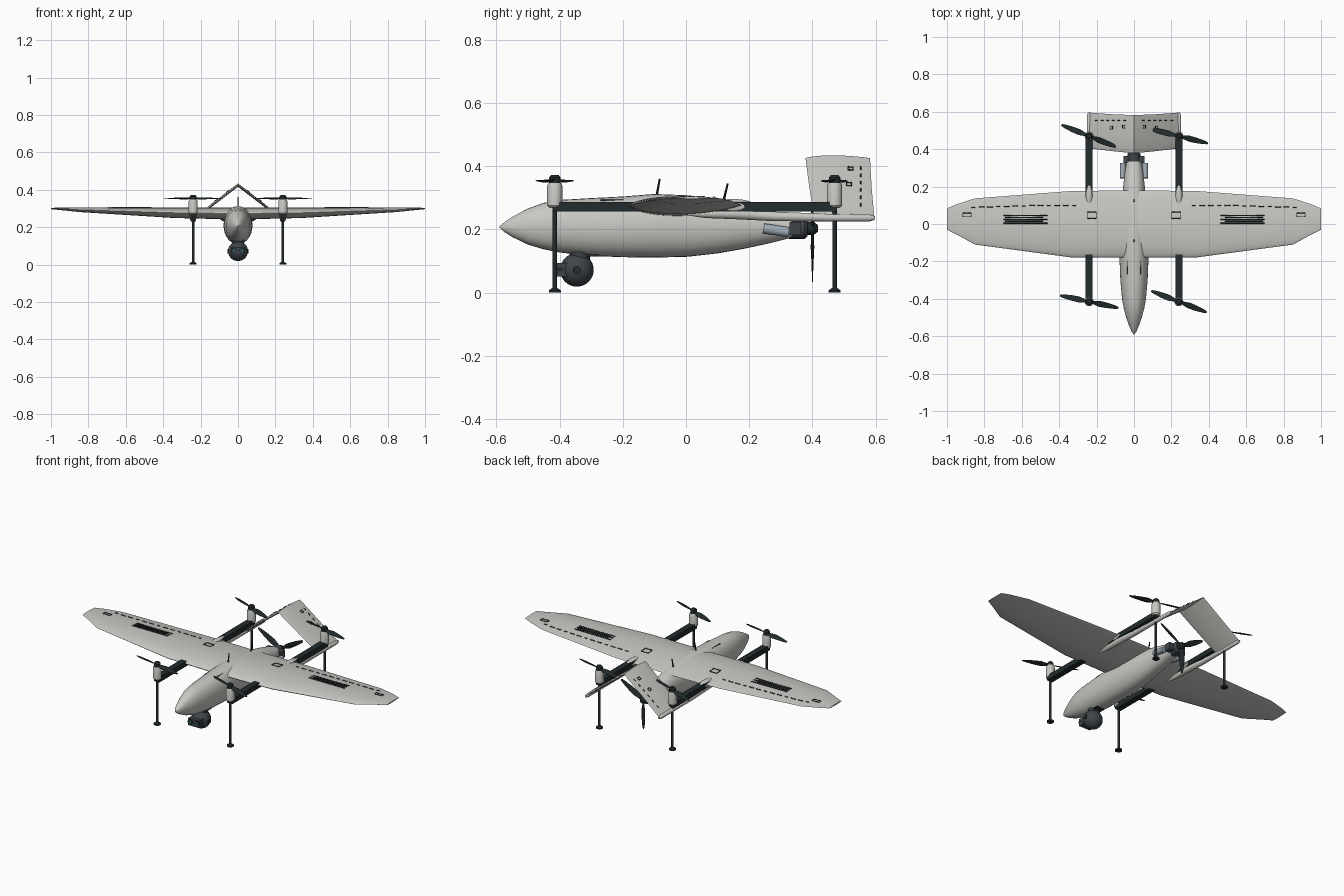
import bpy, bmesh
from math import sin, cos, pi, radians
from mathutils import Vector, Matrix

cube = bpy.data.objects.get("Cube")
if cube:
    bpy.data.objects.remove(cube, do_unlink=True)


def material(name, r, g, b):
    m = bpy.data.materials.new(name)
    m.use_nodes = True
    m.diffuse_color = (r, g, b, 1)
    node = next(n for n in m.node_tree.nodes if n.type == 'BSDF_PRINCIPLED')
    node.inputs["Base Color"].default_value = (r, g, b, 1)
    return m


GREY = material("light grey skin", .58, .58, .55)
DARK = material("dark carbon", .016, .025, .026)
GUN = material("gunmetal", .05, .06, .07)
STEEL = material("blue steel", .33, .40, .46)
GLASS = material("teal glass", .03, .10, .12)


def build(name, verts, faces, mat, matrix=None):
    mesh = bpy.data.meshes.new(name)
    mesh.from_pydata([tuple(v) for v in verts], [], faces)
    bm = bmesh.new()
    bm.from_mesh(mesh)
    if matrix:
        bm.transform(matrix)
    bmesh.ops.recalc_face_normals(bm, faces=bm.faces)
    bm.to_mesh(mesh)
    bm.free()
    mesh.materials.append(mat)
    obj = bpy.data.objects.new(name, mesh)
    bpy.context.collection.objects.link(obj)
    bpy.ops.object.select_all(action='DESELECT')
    bpy.context.view_layer.objects.active = obj
    obj.select_set(True)
    bpy.ops.object.shade_smooth_by_angle(angle=radians(35))
    return obj


def loft(name, rings, mat, matrix=None):
    n = len(rings[0])
    faces = [(k * n + i, k * n + (i + 1) % n, (k + 1) * n + (i + 1) % n, (k + 1) * n + i)
             for k in range(len(rings) - 1) for i in range(n)]
    last = (len(rings) - 1) * n
    faces += [tuple(range(n)), tuple(range(last, last + n))]
    return build(name, [v for r in rings for v in r], faces, mat, matrix)


def tube(name, points, radii, mat, n=20):
    pts = [Vector(p) for p in points]
    rot = (pts[-1] - pts[0]).to_track_quat('Z', 'Y')
    rings = [[p + rot @ Vector((r * cos(2 * pi * i / n), r * sin(2 * pi * i / n), 0))
              for i in range(n)] for p, r in zip(pts, radii)]
    return loft(name, rings, mat)


def ball(name, centre, radii, mat):
    bm = bmesh.new()
    bmesh.ops.create_uvsphere(bm, u_segments=32, v_segments=20, radius=1)
    verts = [v.co.copy() for v in bm.verts]
    faces = [[v.index for v in f.verts] for f in bm.faces]
    bm.free()
    return build(name, verts, faces, mat, Matrix.Translation(centre) @ Matrix.Diagonal((*radii, 1)))


def box(name, centre, size, mat):
    x, y, z = [s / 2 for s in size]
    rings = [[(-x, -y, h), (x, -y, h), (x, y, h), (-x, y, h)] for h in (-z, z)]
    return loft(name, rings, mat, Matrix.Translation(centre))


# Lifting surfaces: stations of (x, leading y, trailing y, mid z, thickness)
WING = [(0, -.18, .18, .273, .064), (.34, -.178, .176, .277, .056),
        (.85, -.11, .137, .293, .024), (.95, -.055, .105, .298, .013), (1, -.03, .083, .3, .007)]
TAIL = [(0, .378, .582, .425, .018), (.12, .39, .587, .333, .018), (.245, .405, .596, .234, .016)]


def thickness(u):
    return max(0, sin(pi * u ** .8)) ** .75


def airfoil(name, stations):
    steps = 18
    us = [(1 - cos(pi * i / steps)) / 2 for i in range(steps + 1)]
    outline = [(u, 1) for u in us] + [(u, -1) for u in us[-2:0:-1]]
    both = [(-s[0], *s[1:]) for s in stations[:0:-1]] + stations
    rings = [[(x, a + (b - a) * u, z + side * t / 2 * thickness(u)) for u, side in outline]
             for x, a, b, z, t in both]
    return loft(name, rings, GREY)


def surface_z(stations, x, y):
    for p, q in zip(stations, stations[1:]):
        if abs(x) <= q[0]:
            f = (abs(x) - p[0]) / (q[0] - p[0])
            _, a, b, z, t = [m + (n - m) * f for m, n in zip(p, q)]
            return z + t / 2 * thickness(min(1, max(0, (y - a) / (b - a)))) + .002


def marks(name, stations, rects):
    # thin painted plates that follow the upper skin, mirrored on both sides
    verts, faces = [], []
    for s in (-1, 1):
        for x, y, w, h in rects:
            k = len(verts)
            for dx, dy in ((-w, -h), (w, -h), (w, h), (-w, h)):
                px, py = x + dx / 2, y + dy / 2
                verts.append((s * px, py, surface_z(stations, px, py)))
            faces.append((k, k + 1, k + 2, k + 3))
    obj = build(name, verts, faces, DARK)
    mod = obj.modifiers.new("plate", 'SOLIDIFY')
    mod.thickness = .002


def frame(x, y, w, h, t=.004):
    return [(x, y - h / 2, w, t), (x, y + h / 2, w, t), (x - w / 2, y, t, h), (x + w / 2, y, t, h)]


airfoil("wing", WING)
airfoil("inverted_v_tail", TAIL)
hinge = [(.32 + .045 * i, .1 - .012 * (i / 12) ** 2, .03 if i % 3 else .018, .005) for i in range(13)]
bars = [(.58 + .008 * (i % 2), .004 + .0105 * i, .235 - .03 * (i % 2), .006) for i in range(5)]
marks("wing_markings", WING, hinge + bars + frame(.225, .047, .045, .036) + frame(.893, .05, .045, .018))
marks("tail_markings", TAIL, [(.05 + .03 * i, .553, .012, .004) for i in range(6)]
      + frame(.055, .52, .012, .016, .003) + frame(.12, .515, .012, .016, .003))

# Fuselage stations: y, half width, bottom z, top z
BODY = [(-.59, .002, .206, .210), (-.575, .013, .192, .222), (-.55, .024, .176, .239),
        (-.5, .042, .152, .266), (-.45, .055, .137, .284), (-.4, .064, .127, .293), (-.3, .073, .116, .299),
        (-.2, .077, .112, .304), (-.1, .077, .111, .312), (0, .075, .113, .308),
        (.1, .068, .124, .296), (.18, .06, .138, .283), (.26, .051, .155, .264), (.335, .04, .174, .24)]
rings = []
for y, w, low, high in BODY:
    ring = []
    for i in range(32):
        c, s = cos(2 * pi * i / 32), sin(2 * pi * i / 32)
        ring.append((w * abs(c) ** .9 * (1 if c > 0 else -1), y, (low + high) / 2 + s * (high - low) / 2))
    rings.append(ring)
loft("fuselage", rings, GREY)
for s in (-1, 1):
    box("hatch_seam", (s * .035, -.225, .2915), (.004, .09, .006), DARK)
for y in (-.095, .12):
    tube("antenna", [(0, y, .295), (0, y + .012, .36 if y < 0 else .345)], [.004, .003], DARK, 8)


def blade(name, centre, length, matrix):
    # tapered, twisted blade along local x
    rings = []
    for f, chord, pitch in ((.03, .013, 30), (.15, .02, 26), (.35, .034, 20), (.6, .03, 14),
                            (.85, .021, 10), (.97, .013, 8), (1, .005, 8)):
        a = radians(pitch)
        rings.append([(f * length, cos(a) * c - sin(a) * t, sin(a) * c + cos(a) * t)
                      for c, t in ((-chord / 2, 0), (0, -.002), (chord / 2, 0), (0, .002))])
    loft(name, rings, DARK, Matrix.Translation(centre) @ matrix)


# Lift booms, motors, rotors and legs
ANGLES = {(-1, -1): -12, (1, -1): -21, (-1, 1): -22, (1, 1): -14}
for s, side in ((1, "left"), (-1, "right")):
    x = s * .24
    box(side + "_lift_boom", (x, .028, .271), (.036, .9, .03), DARK)
    tube(side + "_tail_boom", [(x, -.02, .25), (x, .06, .25), (x, .16, .25), (x, .28, .241),
                               (x, .45, .237), (x, .58, .236), (x, .597, .236)],
         [.002, .014, .018, .015, .012, .011, .006], GREY)
    ball(side + "_boom_fairing", (x, .15, .272), (.021, .07, .024), GREY)
    for end, y, label in ((-1, -.415, "front"), (1, .47, "rear")):
        part = f"{label}_{side}_"
        tube(part + "motor_pod", [(x, y, h) for h in (.268, .276, .338, .347)],
             [.017, .024, .024, .02], GREY)
        tube(part + "motor", [(x, y, .345), (x, y, .364), (x, y, .372)], [.018, .018, .012], DARK)
        for turn in (0, 180):
            blade(part + "rotor_blade", (x, y, .354), .16,
                  Matrix.Rotation(radians(ANGLES[s, end] + turn), 4, 'Z'))
        tube(part + "leg", [(x, y, .01), (x, y, .275)], [.007, .007], DARK, 12)
        tube(part + "foot", [(x, y, h) for h in (0, .007, .014)], [.019, .019, .009], DARK)

# Pusher engine with exhausts and three-blade propeller
tube("engine", [(0, .325, .204), (0, .375, .204), (0, .385, .204)], [.034, .034, .026], GUN)
box("engine_cylinders", (0, .345, .203), (.11, .036, .042), GUN)
tube("propeller_hub", [(0, .38, .203), (0, .405, .203), (0, .418, .203)], [.02, .02, .01], DARK)
for s in (-1, 1):
    tube("exhaust", [(s * .06, .245, .203), (s * .06, .325, .191)], [.016, .016], STEEL)
for a in (90, 210, 330):
    blade("pusher_blade", (0, .4, .203), .17,
          Matrix.Rotation(radians(a), 4, 'Y') @ Matrix.Rotation(radians(90), 4, 'X'))

# Camera turret under the nose
ball("camera_ball", (0, -.345, .072), (.053, .053, .053), GUN)
tube("turret_neck", [(0, -.335, .1), (0, -.335, .128)], [.03, .034], GUN)
box("turret_mount", (0, -.305, .121), (.05, .06, .012), DARK)
box("sensor_block", (0, -.395, .072), (.074, .04, .042), GUN)
for s in (-1, 1):
    tube("camera_pivot", [(s * .045, -.345, .071), (s * .056, -.345, .071)], [.013, .013], DARK)
    tube("lens_barrel", [(s * .022, -.39, .074), (s * .022, -.419, .074)], [.016, .016], DARK)
    tube("lens_glass", [(s * .022, -.415, .074), (s * .022, -.421, .074)], [.011, .01], GLASS)
